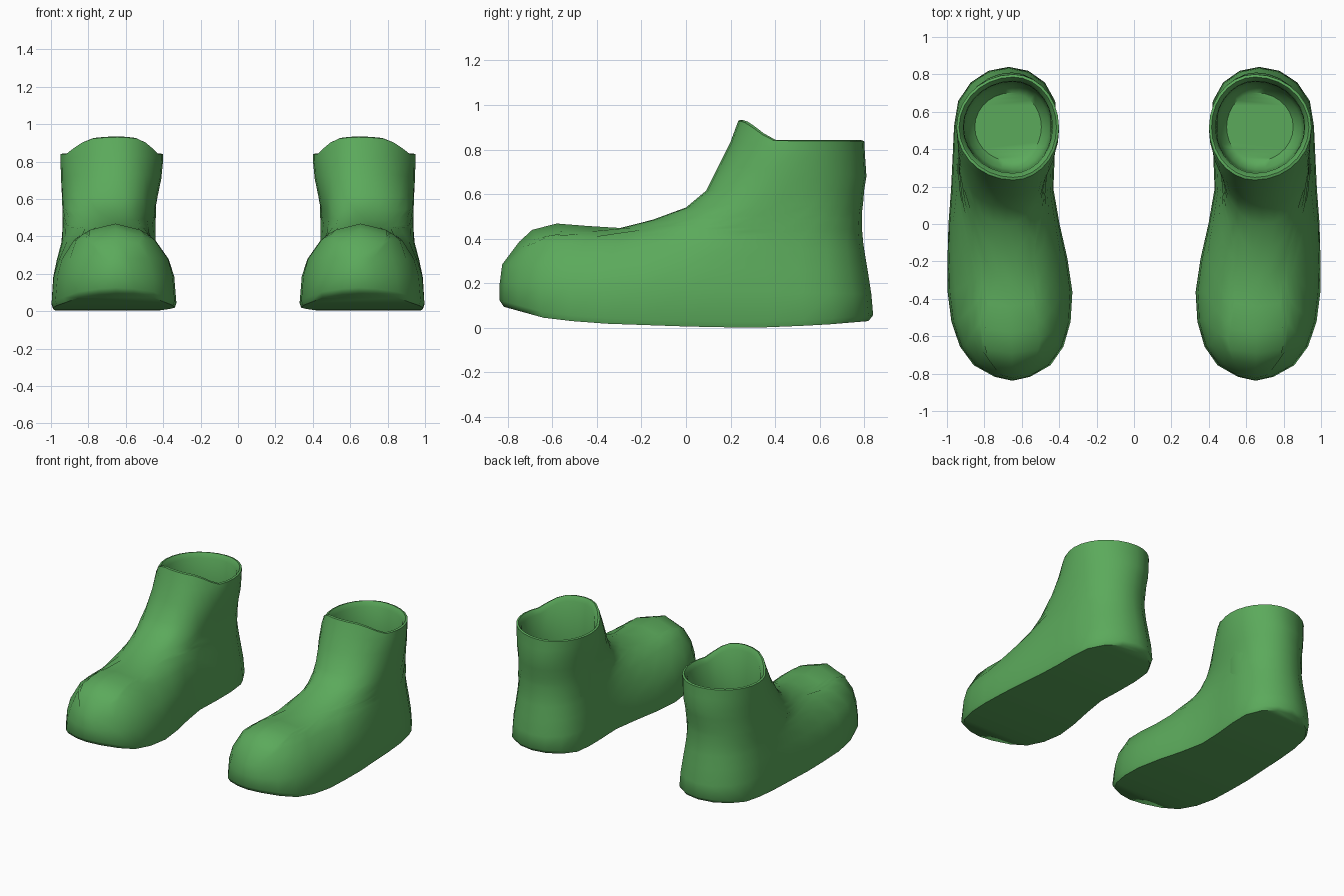
import bpy, bmesh, math

if "Cube" in bpy.data.objects:
    bpy.data.objects.remove(bpy.data.objects["Cube"])

N = 28          # points around each ring
H = N // 2


def lerp_table(table, v):
    """Piecewise linear lookup."""
    if v <= table[0][0]:
        return table[0][1]
    for (a, fa), (b, fb) in zip(table, table[1:]):
        if v <= b:
            return fa + (fb - fa) * (v - a) / (b - a)
    return table[-1][1]


def smooth(a, b, v):
    t = min(1, max(0, (v - a) / (b - a)))
    return t * t * (3 - 2 * t)


# profiles along the length of the boot
TOP = [(-.838, .12), (-.825, .285), (-.75, .385), (-.69, .44), (-.58, .468), (-.44, .457),
       (-.3, .447), (-.15, .485), (0, .54), (.09, .615), (.15, .735), (.2, .87),
       (.24, .95), (.35, 1.4), (.6, 4)]
WIDTH = [(-.838, 0), (-.82, .09), (-.79, .17), (-.72, .245), (-.6, .305), (-.45, .332),
         (-.3, .335), (-.1, .31), (0, .297), (.2, .272), (.84, .275)]
CENTRE = [(-.83, .65), (-.6, .655), (-.3, .665), (0, .695), (.2, .705), (.5, .69), (.84, .67)]
SOLE = [(-.838, .1), (-.62, .04), (-.4, .02), (0, .006), (.3, 0), (.6, .012), (.84, .032)]
COLLAR = [(.235, .93), (.27, .92), (.38, .84), (.84, .838)]

# rings: front y, front z, back y, back z, highest share of the instep height
RINGS = [(-.836, .2, .832, .15, .9), (-.825, .285, .815, .26, .9), (-.75, .385, .8, .35, .9),
         (-.69, .44, .795, .385, .9), (-.58, .468, .793, .41, .93), (-.44, .457, .79, .44, .95),
         (-.3, .447, .79, .49, 1), (-.15, .485, .79, .52, 1), (0, .54, .795, .56, 1),
         (.09, .615, .8, .62, 1), (.15, .735, .81, .68, 1), (.2, .835, .804, .765, 1)]


def ring(front, back, height):
    """Closed ring of points; height(u, y) gives z."""
    side = []
    for i in range(H + 1):
        u = (1 - math.cos(math.pi * i / H)) / 2
        y = front + (back - front) * u
        z = height(u, y)
        # foot section
        h = min(1, max(0, z / lerp_table(TOP, y)))
        w = lerp_table(WIDTH, y) * math.sqrt(1 - h ** 3)
        w *= 1 - .1 * smooth(.05, .45, z) * smooth(-.1, .25, y)
        d = min(1, (back - y) / .27)
        w *= math.sqrt(max(0, 1 - (1 - d) ** 2))
        # shaft section
        b = smooth(.48, .8, z)
        oval = math.sqrt(max(0, 1 - (2 * u - 1) ** 2))
        w = w * (1 - b) + .274 * oval * b
        c = lerp_table(CENTRE, y) * (1 - b) + (.645 + .03 * oval) * b
        if i in (0, H):
            w = 0
        side.append((c, w, y, z))
    pts = [(c + w, y, z) for c, w, y, z in side]
    return pts + [(c - w, y, z) for c, w, y, z in side[-2:0:-1]]


def scaled(pts, s, cx, cy, z=None):
    return [(cx + (x - cx) * s, cy + (y - cy) * s, q if z is None else z) for x, y, q in pts]


# outer shell from sole to collar
edge = ring(-.838, .84, lambda u, y: lerp_table(SOLE, y) + .025)
under = [(x, y, lerp_table(SOLE, y)) for x, y, z in scaled(edge, .975, .67, 0)]
loops = [under, edge]
for fy, fz, by, bz, cap in RINGS:
    loops.append(ring(fy, by, lambda u, y: fz if u == 0 else
                      min(fz + (bz - fz) * u, cap * lerp_table(TOP, y))))
collar = ring(.235, .8, lambda u, y: lerp_table(COLLAR, y))
loops.append(collar)

# rolled rim and inner lining
loops.append([(x, y, z + .004) for x, y, z in scaled(collar, .95, .67, .52)])
loops.append([(x, y, z - .03) for x, y, z in scaled(collar, .87, .67, .52)])
for s, z in ((.86, .6), (.85, .35), (.8, .14), (.65, .09)):
    loops.append(scaled(collar, s, .67, .52, z))

bm = bmesh.new()
rows = [[bm.verts.new(p) for p in loop] for loop in loops]
for a, b in zip(rows, rows[1:]):
    for i in range(N):
        j = (i + 1) % N
        bm.faces.new((a[i], a[j], b[j], b[i]))
# sole and lining floor, closed with strips across
for r in (rows[0], rows[-1]):
    bm.faces.new((r[0], r[1], r[N - 1]))
    for i in range(1, H - 1):
        bm.faces.new((r[i], r[i + 1], r[N - i - 1], r[N - i]))
    bm.faces.new((r[H - 1], r[H], r[H + 1]))
bmesh.ops.recalc_face_normals(bm, faces=bm.faces)
mesh = bpy.data.meshes.new("boots")
bm.to_mesh(mesh)
bm.free()

green = bpy.data.materials.new("green")
green.diffuse_color = (.105, .40, .105, 1)
green.use_nodes = True
green.node_tree.nodes["Principled BSDF"].inputs["Base Color"].default_value = green.diffuse_color
mesh.materials.append(green)

boots = bpy.data.objects.new("boots", mesh)
bpy.context.collection.objects.link(boots)
bpy.context.view_layer.objects.active = boots
boots.select_set(True)
bpy.ops.object.shade_smooth_by_angle(angle=math.radians(50))

# second boot
mirror = boots.modifiers.new("pair", 'MIRROR')
mirror.use_axis[0] = True
mirror.use_mirror_merge = False
